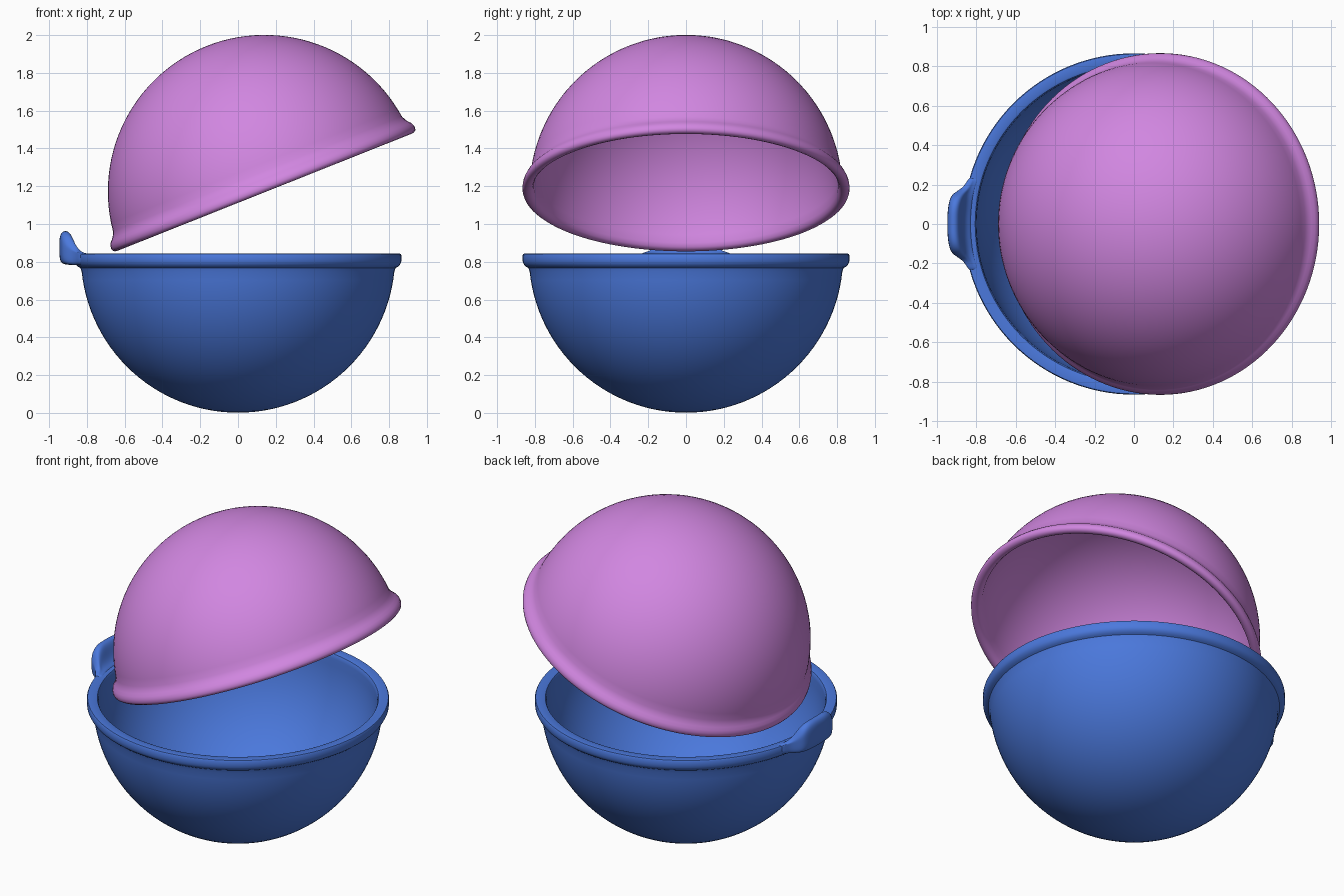
import bpy, bmesh, math
from math import sin, cos, radians, sqrt

if "Cube" in bpy.data.objects:
    bpy.data.objects.remove(bpy.data.objects["Cube"])


def material(name, rgb):
    m = bpy.data.materials.new(name)
    m.diffuse_color = (*rgb, 1)
    m.use_nodes = True
    m.node_tree.nodes["Principled BSDF"].inputs["Base Color"].default_value = m.diffuse_color
    return m


def finish(bm, name, mat, angle):
    bmesh.ops.recalc_face_normals(bm, faces=bm.faces)
    me = bpy.data.meshes.new(name)
    bm.to_mesh(me)
    bm.free()
    ob = bpy.data.objects.new(name, me)
    bpy.context.collection.objects.link(ob)
    me.materials.append(mat)
    bpy.ops.object.select_all(action='DESELECT')
    ob.select_set(True)
    bpy.context.view_layer.objects.active = ob
    bpy.ops.object.shade_smooth_by_angle(angle=radians(angle))
    return ob


def arc(r, a0, a1, n=28):
    # quarter-circle profile, angle measured from the rim plane to the pole
    return [(r * cos(radians(a0 + (a1 - a0) * i / n)),
             r * sin(radians(a0 + (a1 - a0) * i / n))) for i in range(n + 1)]


def half_shell(name, mat, rim, flip, outer, inner, a_out, a_in):
    # lathe: outer dome -> rim -> inner dome
    prof = arc(outer, 90, a_out) + rim + arc(inner, a_in, 90)
    bm = bmesh.new()
    vs = [bm.verts.new((max(r, 0), 0, -z if flip else z)) for r, z in prof]
    es = [bm.edges.new(p) for p in zip(vs, vs[1:])]
    bmesh.ops.spin(bm, geom=vs + es, cent=(0, 0, 0), axis=(0, 0, 1),
                   angle=2 * math.pi, steps=128, use_duplicate=False)
    bmesh.ops.remove_doubles(bm, verts=bm.verts, dist=1e-5)
    return finish(bm, name, mat, 40)


blue = material("blue_plastic", (0.07, 0.19, 0.72))
pink = material("pink_plastic", (0.64, 0.24, 0.75))

# Lower bowl with a flat-topped rim
bowl_rim = [(.834, .066), (.845, .060), (.857, .050), (.864, .036), (.865, .022),
            (.865, -.002), (.861, -.009), (.853, -.010), (.815, -.010),
            (.805, -.006), (.800, .004)]
bowl = half_shell("lower_bowl", blue, bowl_rim, True, .832, .798, 6, 1.5)
bowl.location = (0, 0, .833)

# Tilted dome lid with a rounded rim
lid_rim = [(.832, .080), (.843, .064), (.856, .050), (.864, .034), (.866, .018),
           (.862, .006), (.852, -.002), (.838, -.004), (.824, .000),
           (.815, .008), (.810, .018)]
lid = half_shell("dome_lid", pink, lid_rim, False, .829, .806, 7, 2)
lid.location = (.14, 0, 1.172)
lid.rotation_euler = (0, radians(-21.7), 0)

# Hooked hinge tab: L-shaped section lofted along y, shrinking into the rim
section = [(-.82, .795), (-.86, .782), (-.925, .784), (-.945, .805), (-.946, .87),
           (-.946, .935), (-.93, .961), (-.905, .965), (-.885, .945), (-.868, .885),
           (-.845, .853), (-.82, .842)]
half = [(.03, .946, .965), (.06, .945, .965), (.10, .94, .96), (.135, .931, .938),
        (.155, .915, .905), (.175, .883, .872), (.195, .858, .855), (.24, .835, .847)]
stations = [(-y, x, z) for y, x, z in reversed(half)] + half
bm = bmesh.new()
rings = []
for y, xout, ztop in stations:
    xa = sqrt(.82 ** 2 - y * y)
    kx = (xout - xa) / .126
    kz = (ztop - .845) / .12
    rings.append([bm.verts.new((-xa + (x + .82) * kx, y,
                                .845 + (z - .845) * kz if z > .845 else z))
                  for x, z in section])
n = len(section)
for a, b in zip(rings, rings[1:]):
    for i in range(n):
        bm.faces.new((a[i], a[(i + 1) % n], b[(i + 1) % n], b[i]))
bm.faces.new(rings[0])
bm.faces.new(rings[-1])
tab = finish(bm, "hinge_tab", blue, 180)
sub = tab.modifiers.new("smooth", 'SUBSURF')
sub.levels = sub.render_levels = 2
